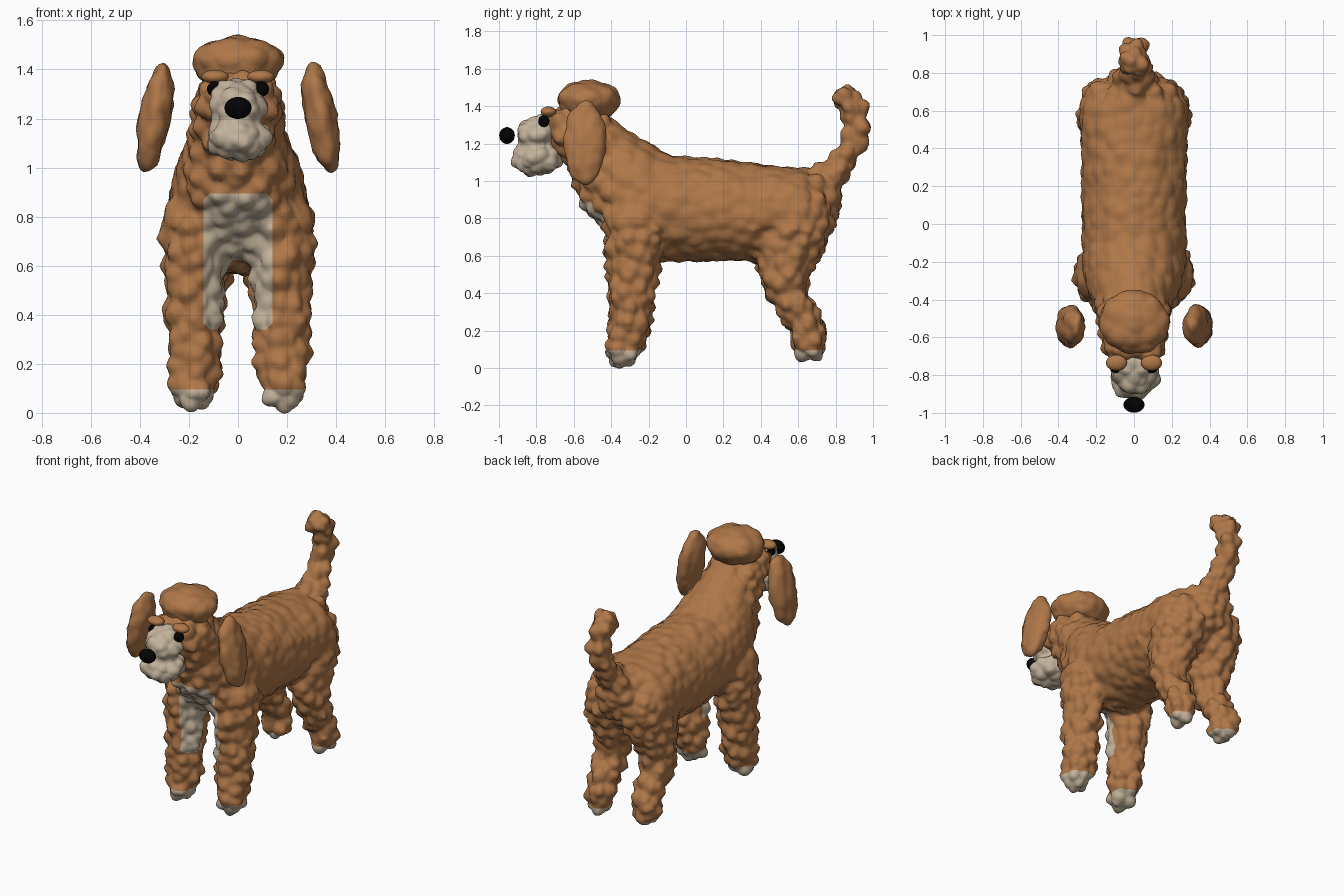
import bpy, bmesh, math
from mathutils import Matrix, Vector, noise

cube = bpy.data.objects.get("Cube")
if cube:
    bpy.data.objects.remove(cube)


def material(name, rgb):
    m = bpy.data.materials.new(name)
    m.use_nodes = True
    m.diffuse_color = (*rgb, 1)
    m.node_tree.nodes["Principled BSDF"].inputs["Base Color"].default_value = (*rgb, 1)
    return m


tan = material("tan_fur", (0.43, 0.185, 0.066))
cream = material("cream_fur", (0.55, 0.45, 0.33))
black = material("black", (0.001, 0.001, 0.001))


def ball(bm, centre, radii, tilt=0, detail=3):
    mat = (Matrix.Translation(centre) @ Matrix.Rotation(tilt, 4, "Y")
           @ Matrix.Diagonal((*radii, 1)))
    bmesh.ops.create_icosphere(bm, subdivisions=detail, radius=1, matrix=mat)


def chain(bm, stations, steps=5):
    """Run overlapping ellipsoids through stations of centre and radii."""
    for (c0, r0), (c1, r1) in zip(stations, stations[1:]):
        for i in range(steps + 1):
            t = i / steps
            ball(bm, Vector(c0).lerp(Vector(c1), t), Vector(r0).lerp(Vector(r1), t))


def finish(bm, name, *mats):
    me = bpy.data.meshes.new(name)
    bm.to_mesh(me)
    bm.free()
    ob = bpy.data.objects.new(name, me)
    bpy.context.collection.objects.link(ob)
    for m in mats:
        me.materials.append(m)
    bpy.ops.object.select_all(action="DESELECT")
    ob.select_set(True)
    bpy.context.view_layer.objects.active = ob
    bpy.ops.object.shade_smooth()
    return ob


def fuse(ob, voxel, repeat):
    """Merge overlapping shapes into one soft skin."""
    rem = ob.modifiers.new("fuse", "REMESH")
    rem.mode = "VOXEL"
    rem.voxel_size = voxel
    rem.use_smooth_shade = True
    soft = ob.modifiers.new("soften", "SMOOTH")
    soft.factor = 0.5
    soft.iterations = repeat
    for mod in ("fuse", "soften"):
        bpy.ops.object.modifier_apply(modifier=mod)


def curl(ob, size, amount):
    """Push the skin out into round woolly curls; amount may depend on place."""
    me = ob.data
    moved = []
    for v in me.vertices:
        lump = 0.5 - noise.voronoi(v.co / size)[0][0]
        moved.append(v.co + v.normal * lump * amount(v.co))
    for v, co in zip(me.vertices, moved):
        v.co = co
    me.update()


# Body, neck, head, tail and legs in one skin
bm = bmesh.new()
chain(bm, [((0, -0.17, 0.86), (0.28, 0.25, 0.29)),
           ((0, 0.1, 0.845), (0.28, 0.25, 0.28)),
           ((0, 0.4, 0.83), (0.285, 0.25, 0.265)),
           ((0, 0.56, 0.85), (0.29, 0.22, 0.225)),
           ((0, 0.66, 0.9), (0.18, 0.18, 0.17))])
chain(bm, [((0, -0.2, 0.885), (0.28, 0.26, 0.285)),
           ((0, -0.31, 0.97), (0.25, 0.27, 0.255)),
           ((0, -0.42, 1.09), (0.20, 0.20, 0.215)),
           ((0, -0.54, 1.24), (0.18, 0.17, 0.17)),
           ((0, -0.63, 1.27), (0.17, 0.14, 0.125))])
chain(bm, [((0, 0.72, 0.97), (0.11, 0.11, 0.09)),
           ((0, 0.855, 1.12), (0.075, 0.065, 0.07)),
           ((0, 0.92, 1.28), (0.07, 0.073, 0.07)),
           ((0, 0.90, 1.39), (0.07, 0.07, 0.07)),
           ((0, 0.86, 1.44), (0.08, 0.075, 0.065))])
for s in (1, -1):
    chain(bm, [((s * 0.17, -0.27, 0.76), (0.145, 0.17, 0.16)),
               ((s * 0.185, -0.285, 0.5), (0.12, 0.135, 0.13)),
               ((s * 0.18, -0.305, 0.2), (0.11, 0.105, 0.1)),
               ((s * 0.185, -0.335, 0.09), (0.09, 0.09, 0.083))])
    chain(bm, [((s * 0.125, 0.58, 0.8), (0.17, 0.21, 0.2)),
               ((s * 0.16, 0.53, 0.55), (0.125, 0.145, 0.12)),
               ((s * 0.165, 0.53, 0.42), (0.105, 0.11, 0.09)),
               ((s * 0.165, 0.61, 0.28), (0.09, 0.10, 0.08)),
               ((s * 0.17, 0.665, 0.19), (0.09, 0.09, 0.08)),
               ((s * 0.17, 0.65, 0.115), (0.085, 0.09, 0.075))])
body = finish(bm, "body", tan, cream)
fuse(body, 0.016, 4)


def body_curl(p):
    on_trunk = p.z > 0.5 and -0.12 < p.y < 0.36 or p.z > 0.75 and -0.4 < p.y < 0.65
    return 0.022 if on_trunk else 0.055


curl(body, 0.08, body_curl)

# Cream bib with clipped corners, and cream paws, with clean cut borders
BIB_X, BIB_Z, BIB_MID, BIB_BACK, PAW = 0.14, 0.278, 0.617, -0.28, 0.095
CORNER = BIB_X + BIB_Z - 0.025
cuts = [((0, 0, PAW), (0, 0, 1)), ((0, BIB_BACK, 0), (0, 1, 0))]
for s in (1, -1):
    cuts += [((s * BIB_X, 0, 0), (1, 0, 0)),
             ((0, 0, BIB_MID + s * BIB_Z), (0, 0, 1)),
             ((0, 0, BIB_MID + CORNER), (s, 0, 1)),
             ((0, 0, BIB_MID - CORNER), (s, 0, 1))]
bm = bmesh.new()
bm.from_mesh(body.data)
for co, no in cuts:
    bmesh.ops.bisect_plane(bm, geom=bm.verts[:] + bm.edges[:] + bm.faces[:],
                           dist=0.0001, plane_co=co, plane_no=no)
for f in bm.faces:
    c = f.calc_center_median()
    dx, dz = abs(c.x), abs(c.z - BIB_MID)
    bib = dx < BIB_X and dz < BIB_Z and dx + dz < CORNER and c.y < BIB_BACK
    f.material_index = 1 if bib or c.z < PAW else 0
bm.to_mesh(body.data)
bm.free()

# Muzzle: broad chin below a narrower bridge
bm = bmesh.new()
ball(bm, (0, -0.795, 1.12), (0.137, 0.138, 0.092))
ball(bm, (0, -0.79, 1.25), (0.115, 0.12, 0.095))
ball(bm, (0, -0.76, 1.305), (0.105, 0.07, 0.06))
muzzle = finish(bm, "muzzle", cream)
fuse(muzzle, 0.012, 2)
curl(muzzle, 0.07, lambda p: 0.035)

# Topknot
bm = bmesh.new()
ball(bm, (0, -0.52, 1.437), (0.188, 0.172, 0.10))
ball(bm, (0, -0.52, 1.40), (0.172, 0.155, 0.085))
topknot = finish(bm, "topknot", tan)
fuse(topknot, 0.014, 3)
curl(topknot, 0.085, lambda p: 0.022)

# Ears, brows and eyes in pairs
for s, side in ((1, "left"), (-1, "right")):
    bm = bmesh.new()
    ball(bm, (s * 0.338, -0.54, 1.205), (0.064, 0.112, 0.23), tilt=-s * 0.18, detail=4)
    ear = finish(bm, side + "_ear", tan)
    curl(ear, 0.07, lambda p: 0.022)
    bm = bmesh.new()
    ball(bm, (s * 0.093, -0.735, 1.37), (0.056, 0.042, 0.028))
    finish(bm, side + "_brow", tan)
    bm = bmesh.new()
    ball(bm, (s * 0.093, -0.76, 1.32), (0.034, 0.03, 0.032))
    finish(bm, side + "_eye", black)

# Nose
bm = bmesh.new()
ball(bm, (0, -0.957, 1.243), (0.056, 0.042, 0.045))
finish(bm, "nose", black)
